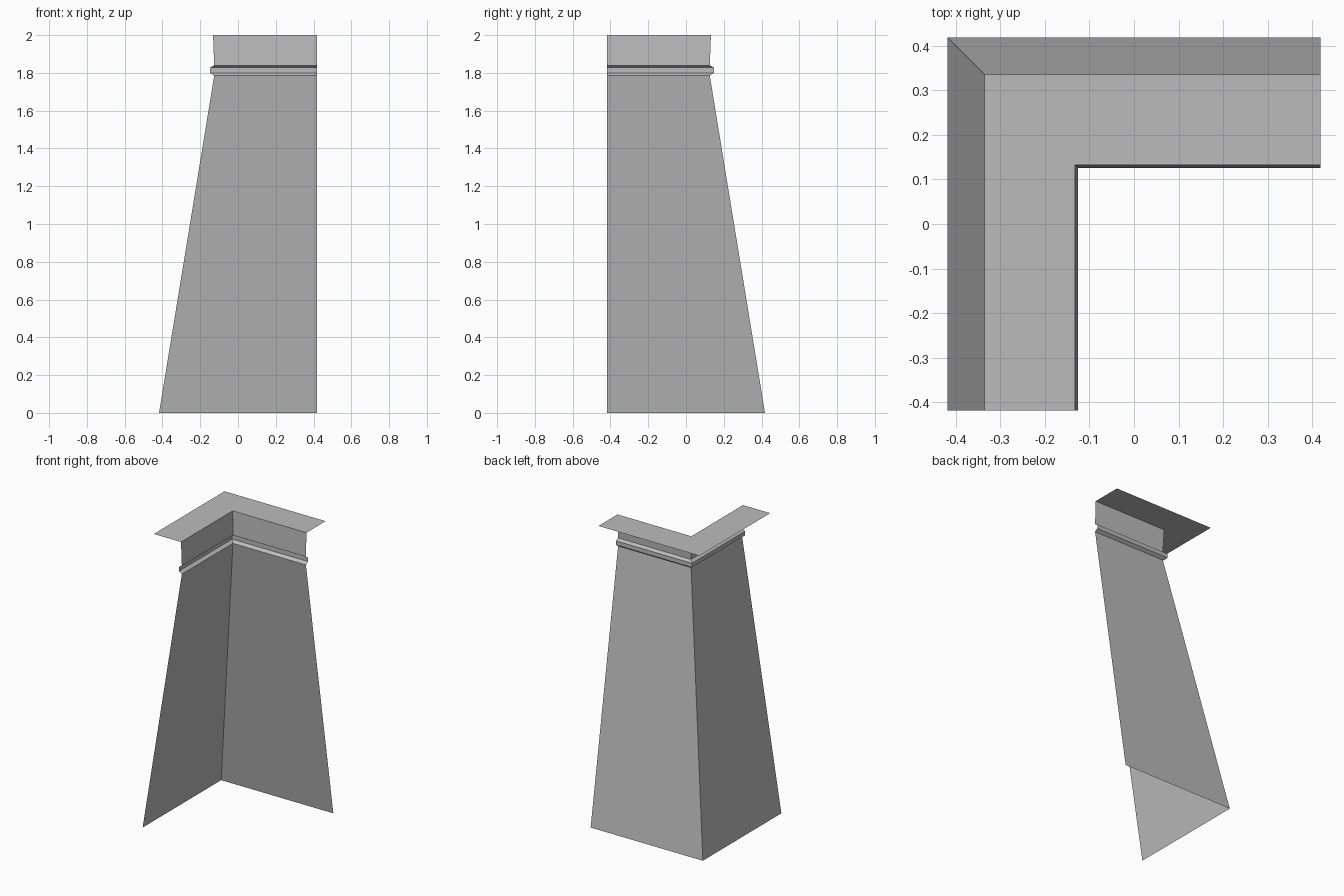
import bpy
import bmesh

cube = bpy.data.objects.get("Cube")
if cube:
    bpy.data.objects.remove(cube, do_unlink=True)

END = 0.418  # where both arms of the corner stop

stone = bpy.data.materials.new("plain_grey")
stone.use_nodes = True
grey = (0.5, 0.5, 0.5, 1.0)
stone.diffuse_color = grey
stone.node_tree.nodes["Principled BSDF"].inputs["Base Color"].default_value = grey


def sweep_corner(name, profile):
    """Sweep (offset, height) points round the mitred L-shaped corner."""
    bm = bmesh.new()
    rows = [[bm.verts.new(p) for p in ((-d, -END, z), (-d, d, z), (END, d, z))]
            for d, z in profile]
    for low, high in zip(rows, rows[1:]):
        for i in range(2):
            bm.faces.new((low[i + 1], low[i], high[i], high[i + 1]))
    mesh = bpy.data.meshes.new(name)
    bm.to_mesh(mesh)
    bm.free()
    mesh.materials.append(stone)
    obj = bpy.data.objects.new(name, mesh)
    bpy.context.collection.objects.link(obj)
    return obj


# Sloping wall, open at the ends and the bottom
sweep_corner("sloping_wall", [(END, 0), (0.126, 1.785)])

# Projecting band above the wall
sweep_corner("moulding_band", [(0.126, 1.785), (0.147, 1.80),
                               (0.147, 1.828), (0.126, 1.84)])

# Short neck, leaning out slightly
sweep_corner("neck", [(0.126, 1.84), (0.132, 2.0)])

# Flat sheet on top, listed from outside in so that it faces up
sweep_corner("top_flange", [(0.335, 2.0), (0.132, 2.0)])
